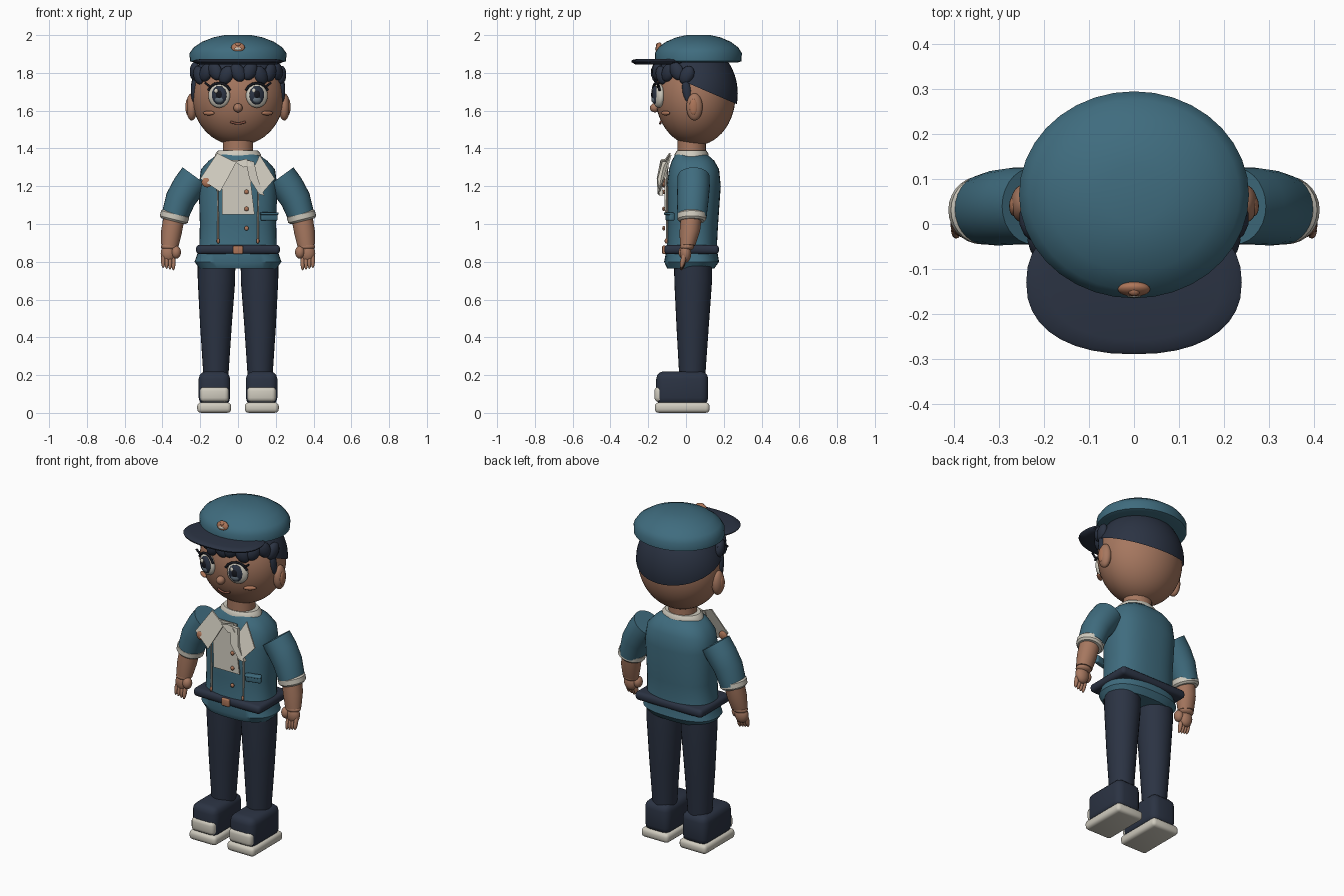
import bpy, bmesh, math
from mathutils import Vector, Matrix, Euler

old = bpy.data.objects.get("Cube")
if old:
    bpy.data.objects.remove(old, do_unlink=True)


def material(name, r, g, b):
    m = bpy.data.materials.new(name)
    m.use_nodes = True
    m.diffuse_color = (r, g, b, 1)
    m.node_tree.nodes["Principled BSDF"].inputs["Base Color"].default_value = (r, g, b, 1)
    return m


BLUE = material("teal_blue", .05, .15, .21)
NAVY = material("navy", .024, .033, .056)
SKIN = material("skin", .38, .185, .115)
CREAM = material("cream", .62, .59, .51)
COPPER = material("copper", .42, .18, .10)
LIP = material("lip_brown", .25, .09, .06)
BLACK = material("near_black", .008, .009, .014)
GREY = material("iris_grey", .13, .17, .21)


def finish(bm, name, mat, angle=40):
    bmesh.ops.recalc_face_normals(bm, faces=bm.faces)
    me = bpy.data.meshes.new(name)
    bm.to_mesh(me)
    bm.free()
    me.materials.append(mat)
    me.polygons.foreach_set("use_smooth", [True] * len(me.polygons))
    me.set_sharp_from_angle(angle=math.radians(angle))
    ob = bpy.data.objects.new(name, me)
    bpy.context.collection.objects.link(ob)
    return ob


def ellipsoid(name, loc, size, mat, rot=(0, 0, 0), seg=24, cut=None):
    bm = bmesh.new()
    bmesh.ops.create_uvsphere(bm, u_segments=seg, v_segments=seg * 2 // 3, radius=1)
    bm.transform(Matrix.LocRotScale(Vector(loc), Euler(rot), Vector(size)))
    if cut:  # keep only the side the cutting normal points to
        bmesh.ops.bisect_plane(bm, geom=bm.verts[:] + bm.edges[:] + bm.faces[:],
                               plane_co=cut[0], plane_no=cut[1], clear_inner=True)
    return finish(bm, name, mat)


def rounded_box(name, loc, size, bevel, mat, rot=(0, 0, 0)):
    bm = bmesh.new()
    bmesh.ops.create_cube(bm, size=1)
    bm.transform(Matrix.Diagonal((*size, 1)))
    bmesh.ops.bevel(bm, geom=bm.edges[:], offset=bevel, segments=3, profile=.5, affect='EDGES')
    bm.transform(Matrix.LocRotScale(Vector(loc), Euler(rot), None))
    return finish(bm, name, mat)


def loft(name, rings, mat, power=2, n=28):
    """Skin rings of (centre, width radius, depth radius), tilted along the path in xz."""
    bm = bmesh.new()
    loops = []
    for i, (c, rx, ry) in enumerate(rings):
        t = Vector(rings[min(i + 1, len(rings) - 1)][0]) - Vector(rings[max(i - 1, 0)][0])
        t.y = 0
        across = t.normalized().cross(Vector((0, 1, 0)))
        loop = []
        for k in range(n):
            a = math.tau * k / n
            cx, cy = math.cos(a), math.sin(a)
            px = math.copysign(abs(cx) ** (2 / power), cx) * rx
            py = math.copysign(abs(cy) ** (2 / power), cy) * ry
            loop.append(bm.verts.new(Vector(c) + across * px + Vector((0, py, 0))))
        loops.append(loop)
    for a, b in zip(loops, loops[1:]):
        for k in range(n):
            bm.faces.new((a[k], a[(k + 1) % n], b[(k + 1) % n], b[k]))
    bm.faces.new(loops[0])
    bm.faces.new(loops[-1])
    return finish(bm, name, mat)


def plate(name, pts, mat, thick=.008):
    bm = bmesh.new()
    front = [bm.verts.new(p) for p in pts]
    back = [bm.verts.new(Vector(p) + Vector((0, thick, 0))) for p in pts]
    bm.faces.new(front)
    bm.faces.new(back[::-1])
    for i in range(len(pts)):
        j = (i + 1) % len(pts)
        bm.faces.new((front[i], front[j], back[j], back[i]))
    return finish(bm, name, mat)


def cord(name, pts, radius, mat):
    cu = bpy.data.curves.new(name, 'CURVE')
    cu.dimensions = '3D'
    cu.bevel_depth, cu.bevel_resolution, cu.use_fill_caps = radius, 2, True
    sp = cu.splines.new('POLY')
    sp.points.add(len(pts) - 1)
    for p, co in zip(sp.points, pts):
        p.co = (*co, 1)
    cu.materials.append(mat)
    ob = bpy.data.objects.new(name, cu)
    bpy.context.collection.objects.link(ob)


# Head, neck and collar
ellipsoid("head", (0, .05, 1.68), (.245, .212, .265), SKIN, seg=40)
loft("neck", [((0, .03, 1.34), .08, .075), ((0, .03, 1.46), .08, .075)], SKIN)
loft("collar", [((0, .03, 1.345), .125, .09), ((0, .03, 1.37), .122, .09),
                ((0, .03, 1.388), .105, .078)], CREAM)
ellipsoid("nose", (0, -.165, 1.615), (.024, .026, .024), SKIN)
cord("mouth", [(x * .01, -.137 + abs(x) * .001, 1.532 + x * x * .0006) for x in range(-4, 5)],
     .006, LIP)

# Hair: back shell, fringe tufts
ellipsoid("hair_back", (0, .05, 1.69), (.253, .224, .265), NAVY, seg=40,
          cut=((0, 0, 1.75), (0, .43, 1)))
for i in range(11):
    a = (i - 5) * .27
    drop = (.0, .022, .008)[i % 3]
    ellipsoid(f"fringe_tuft_{i}", (.235 * math.sin(a), .05 - .21 * math.cos(a), 1.81 - drop),
              (.038, .026, .052), NAVY, (0, .5 * (-1) ** i, a), seg=12)

# Cap
loft("cap_crown", [((0, .065, z), r, r * .9) for z, r in
     ((1.856, .235), (1.862, .255), (1.905, .256), (1.935, .235), (1.965, .19),
      (1.988, .13), (2.0, .07))], BLUE, n=36)
loft("cap_visor", [((0, -.13, z), .24 * s, .16 * s) for z, s in
     ((1.845, .86), (1.855, .98), (1.863, 1), (1.869, .96), (1.874, .8))], NAVY, 2.3, 36)
ellipsoid("cap_badge", (0, -.145, 1.935), (.036, .015, .027), COPPER, (-.3, 0, 0))
ellipsoid("cap_badge_centre", (0, -.158, 1.928), (.018, .006, .008), CREAM)
ellipsoid("cap_badge_top", (0, -.148, 1.948), (.014, .012, .01), COPPER)

# Torso with hem
loft("jacket", [((0, (a + b) / 2, z), r, (b - a) / 2) for z, r, a, b in
     ((.765, .205, -.1, .15), (.8, .23, -.116, .175), (.87, .205, -.102, .163),
      (1.0, .202, -.1, .17), (1.2, .208, -.102, .184), (1.29, .196, -.09, .175),
      (1.335, .155, -.075, .15), (1.37, .105, -.055, .11))], BLUE, 2.5, 40)
rounded_box("belt", (0, .03, .865), (.445, .29, .05), .02, NAVY)
rounded_box("buckle", (0, -.117, .863), (.052, .018, .045), .006, COPPER)

# Shirt front, lapels, scarf
plate("shirt_front", [(-.085, -.112, 1.05), (.088, -.112, 1.05), (.07, -.115, 1.2),
                      (.06, -.1, 1.34), (-.06, -.1, 1.34), (-.085, -.115, 1.2)], CREAM)
plate("right_lapel", [(-.2, -.12, 1.24), (-.11, -.09, 1.375), (-.01, -.125, 1.325),
                      (-.05, -.14, 1.25), (-.095, -.15, 1.17)], CREAM)
plate("left_lapel", [(.195, -.12, 1.24), (.115, -.085, 1.365), (.085, -.12, 1.3),
                     (.125, -.15, 1.16)], CREAM)
plate("scarf_knot", [(-.02, -.13, 1.33), (.045, -.13, 1.345), (.075, -.14, 1.31),
                     (.03, -.14, 1.3)], CREAM, .02)
plate("scarf_tail", [(.04, -.135, 1.34), (.085, -.125, 1.33), (.105, -.15, 1.24),
                     (.14, -.14, 1.15), (.11, -.15, 1.16), (.06, -.155, 1.24)], CREAM, .02)
for i, z in enumerate((1.17, 1.08, .977)):
    ellipsoid(f"button_{i}", (.045, -.118, z), (.012, .008, .012), COPPER, seg=12)
ellipsoid("chest_badge", (-.165, -.118, 1.22), (.03, .012, .026), COPPER, (0, .5, 0), seg=10)
rounded_box("pocket", (.165, -.085, 1.04), (.09, .03, .045), .008, BLUE, (0, 0, .25))
rounded_box("pocket_flap", (.165, -.092, 1.055), (.096, .03, .014), .005, BLUE, (0, 0, .25))

for s, side in ((-1, "right"), (1, "left")):
    # Eyes, cheeks, ears
    turn = (0, 0, s * .3)
    x = s * .1
    ellipsoid(f"{side}_eye_white", (x, -.145, 1.68), (.06, .028, .065), CREAM, turn)
    ellipsoid(f"{side}_iris", (x, -.162, 1.682), (.042, .018, .05), NAVY, turn)
    ellipsoid(f"{side}_iris_glow", (x, -.169, 1.66), (.025, .013, .02), GREY, turn)
    ellipsoid(f"{side}_pupil", (x, -.172, 1.685), (.02, .012, .026), BLACK, turn)
    ellipsoid(f"{side}_eye_glint", (x - .016, -.176, 1.705), (.011, .008, .013), CREAM, seg=12)
    cord(f"{side}_lashes", [(x + .063 * math.cos(a), -.158 + s * .02 * math.cos(a),
                             1.683 + .063 * math.sin(a))
                            for a in (k * math.pi / 8 for k in range(1, 8))], .007, BLACK)
    cord(f"{side}_lash_tip", [(s * .145, -.15, 1.725), (s * .175, -.145, 1.748)], .006, BLACK)
    ellipsoid(f"{side}_cheek", (s * .155, -.108, 1.587), (.036, .012, .012), COPPER,
              (0, 0, s * .6))
    ellipsoid(f"{side}_ear", (s * .245, .045, 1.62), (.03, .043, .072), SKIN)
    ellipsoid(f"{side}_ear_hollow", (s * .268, .04, 1.62), (.01, .022, .042), COPPER)
    ellipsoid(f"{side}_sideburn", (s * .232, .005, 1.705), (.018, .024, .065), NAVY,
              (.15, 0, 0), seg=12)

    # Jacket trim lines
    cord(f"{side}_zip", [(s * .105, -.1, .9), (s * .108, -.101, 1.2)], .005, CREAM)
    ellipsoid(f"{side}_zip_end", (s * .105, -.105, .91), (.008, .008, .014), COPPER, seg=12)

    # Sleeve, cuff, forearm
    loft(f"{side}_sleeve", [((s * .225, .04, 1.25), .085, .085), ((s * .265, .04, 1.195), .085, .086),
                            ((s * .305, .036, 1.13), .08, .084), ((s * .337, .032, 1.035), .07, .077)],
         BLUE)
    loft(f"{side}_cuff", [((s * (.331 + .25 * d), .031, 1.06 - d), r, r) for d, r in
                          ((0, .07), (.008, .077), (.035, .076), (.045, .066))], CREAM)
    loft(f"{side}_forearm", [((s * .338, .028, 1.04), .056, .056), ((s * .352, .02, .96), .055, .054),
                             ((s * .362, .008, .885), .047, .04)], SKIN)

    # Hand
    ellipsoid(f"{side}_wrist", (s * .363, .005, .88), (.046, .038, .022), SKIN)
    ellipsoid(f"{side}_palm", (s * .368, -.002, .845), (.041, .03, .05), SKIN)
    ellipsoid(f"{side}_thumb", (s * .328, -.012, .85), (.026, .028, .034), SKIN)
    for i in range(4):
        ellipsoid(f"{side}_finger_{i}", (s * (.342 + .018 * i), -.015, .798 + .004 * i),
                  (.0115, .014, .045), SKIN, (-.25, 0, 0), seg=12)

    # Trouser leg
    loft(f"{side}_trouser_leg", [((s * .114, .037, .82), .1, .1), ((s * .114, .038, .7), .099, .1),
                                 ((s * .117, .035, .45), .083, .085),
                                 ((s * .117, .033, .18), .065, .068)], NAVY)

    # Shoe
    rounded_box(f"{side}_shoe_upper", (s * .125, -.02, .13), (.166, .275, .18), .04, NAVY)
    rounded_box(f"{side}_shoe_sole", (s * .126, -.02, .028), (.18, .29, .055), .02, CREAM)
    rounded_box(f"{side}_toe_cap", (s * .125, -.14, .098), (.152, .055, .08), .022, CREAM)
